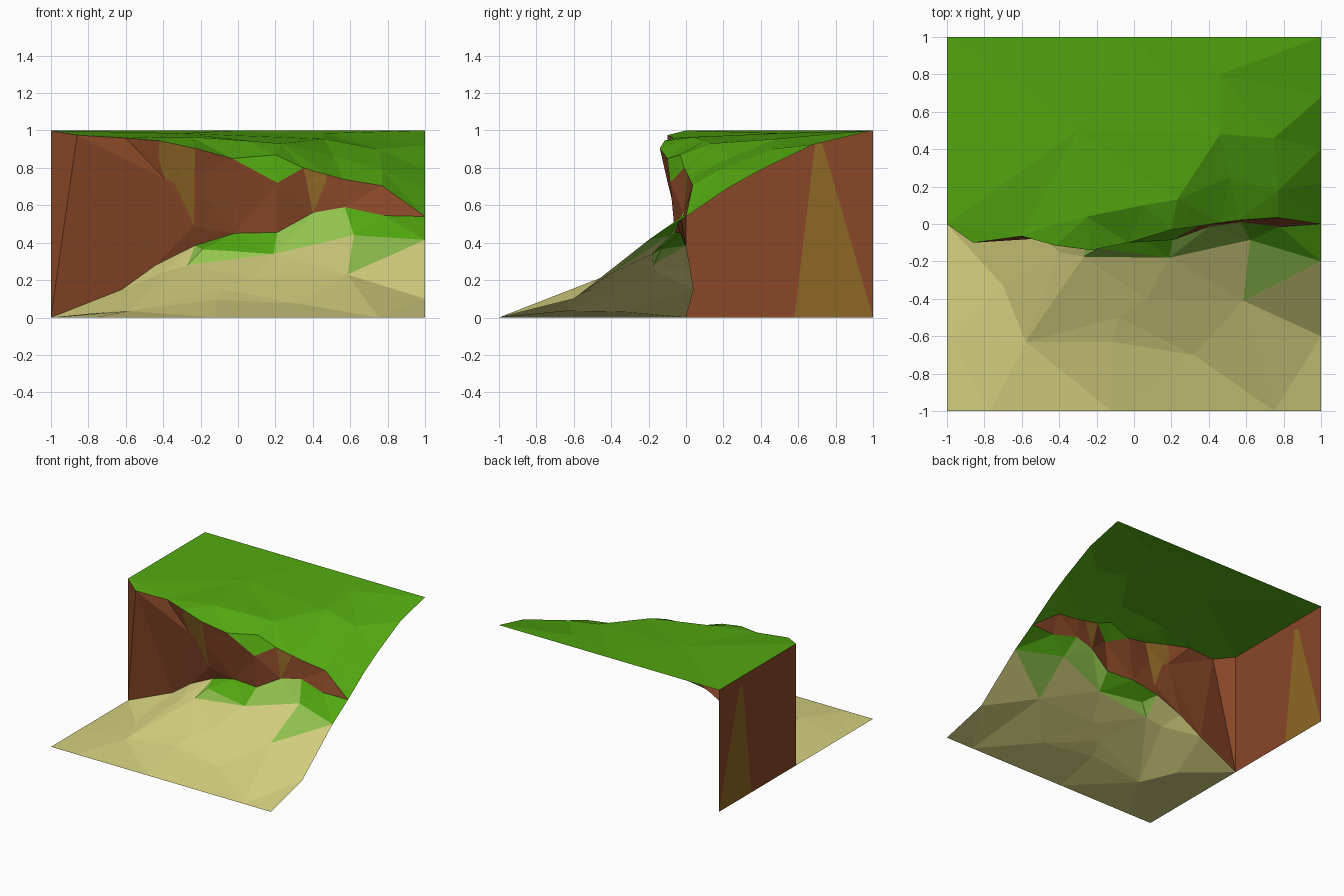
import bpy
from mathutils import Vector
from mathutils.geometry import delaunay_2d_cdt

if "Cube" in bpy.data.objects:
    bpy.data.objects.remove(bpy.data.objects["Cube"])


def lin(c):
    c /= 255
    return c / 12.92 if c <= 0.04045 else ((c + 0.055) / 1.055) ** 2.4


def material(name, r, g, b):
    m = bpy.data.materials.new(name)
    m.diffuse_color = (lin(r), lin(g), lin(b), 1)
    m.use_nodes = True
    m.node_tree.nodes["Principled BSDF"].inputs["Base Color"].default_value = m.diffuse_color
    return m


grass = material("grass green", 82, 168, 16)
pale = material("pale grass", 146, 197, 78)
sand = material("sand", 213, 208, 127)
earth = material("earth brown", 137, 71, 39)
ochre = material("ochre", 142, 103, 37)


def ccw(loop, flat):
    area = sum(flat[a].cross(flat[b]) for a, b in zip(loop, loop[1:] + loop[:1]))
    return loop if area > 0 else loop[::-1]


def sheet(name, outline, inner, axes, base, patches=(), flip=False):
    """Triangulated sheet inside an outline; patches are loops of points with their own colour."""
    pts = outline + [p for p in inner]
    for loop, _ in patches:
        pts += [p for p in loop if p not in pts]
    flat = [Vector((p[axes[0]], p[axes[1]])) for p in pts]
    loops = [list(range(len(outline)))] + [[pts.index(p) for p in l] for l, _ in patches]
    loops = [ccw(l, flat) for l in loops]
    vs, _, fs, ov, _, of = delaunay_2d_cdt(flat, [], loops, 1, 1e-5)
    w = 3 - axes[0] - axes[1]
    co = []
    for v, src in zip(vs, ov):
        i = src[0] if src else min(range(len(flat)), key=lambda k: (flat[k] - v).length)
        c = [0, 0, 0]
        c[axes[0]], c[axes[1]], c[w] = v.x, v.y, pts[i][w]
        co.append(c)
    me = bpy.data.meshes.new(name)
    me.from_pydata(co, [], [list(f)[::-1] if flip else list(f) for f in fs])
    mats = [base] + [m for m in dict.fromkeys(m for _, m in patches)]
    for m in mats:
        me.materials.append(m)
    for poly, src in zip(me.polygons, of):
        hit = [s for s in src if s > 0]
        poly.material_index = mats.index(patches[hit[0] - 1][1]) if hit else 0
    ob = bpy.data.objects.new(name, me)
    bpy.context.collection.objects.link(ob)
    return ob


# Upper and lower rims of the cliff, left to right; they meet at the right end
end = (1, 0, .54)
top = [(-1, 0, 1), (-.86, -.1, .975), (-.6, -.065, .96), (-.42, -.115, .945),
       (-.23, -.14, .905), (-.03, -.1, .85), (.21, -.085, .72), (.35, -.01, .80),
       (.47, .008, .766), (.56, .02, .74), (.77, .035, .705)]
low = [(-1, 0, 0), (-.62, .04, .15), (-.44, .02, .28), (-.23, 0, .385), (-.02, -.03, .45),
       (.21, -.06, .455), (.4, -.015, .56), (.57, .01, .59), (.78, -.015, .545)]

# Grassy plateau falling toward the right
sheet("plateau",
      top + [end, (1, .22, .69), (1, .4, .79), (1, .68, .925), (1, 1, 1), (0, 1, 1), (-1, 1, 1)],
      [(.2, -.03, .87), (-.25, .04, .965), (-.42, 0, .965), (.05, .1, .945), (.23, .13, .93),
       (.51, .25, .86), (.77, .18, .79), (.75, .46, .9), (.46, .48, .955), (.46, .8, .985),
       (-.3, .5, .985)],
      (0, 1), grass)

# Cliff face with two ochre streaks
sheet("cliff", low + [end] + top[::-1], [], (0, 2), earth,
      [([top[3], top[4], (-.232, -.1, .73), (-.235, -.04, .49), (-.34, -.07, .72),
         (-.39, -.07, .74), (-.425, -.09, .85)], ochre),
       ([top[7], top[8], (.475, .005, .735), low[6], (.365, -.01, .73)], ochre)])

# Left bank wall with its ochre streak
sheet("left_bank", [(-1, 0, 0), (-1, .58, 0), (-1, 1, 0), (-1, 1, 1), (-1, 0, 1)], [], (1, 2), earth,
      [([(-1, .58, 0), (-1, 1, 0), (-1, .73, .93), (-1, .69, .93)], ochre)], flip=True)

# Sandy slope with grass growing at the cliff foot
a, b, c = (-.19, -.13, .365), (.19, -.18, .34), (-.27, -.175, .28)
d, e, side = (.62, -.085, .44), (.585, -.41, .23), (1, -.2, .415)
sheet("sandy_slope",
      [(-1, -1, 0), (-.77, -1, 0), (-.12, -1, 0), (.75, -1, 0), (1, -1, 0), (1, -.6, .1), side, end]
      + low[::-1] + [(-1, -.6, 0)],
      [(-.7, -.33, .03), (-.58, -.63, .035), (-.12, -.63, .095), (.32, -.7, .075),
       (-.08, -.5, .15), (.07, -.4, .21), (-.4, -.15, .24)],
      (0, 1), sand,
      [([low[3], low[4], low[5], b, a], grass),
       ([low[3], a, b, c], pale),
       ([low[5], low[6], low[7], d, b], pale),
       ([low[7], low[8], end, side, d], grass),
       ([d, side, e], pale)])
